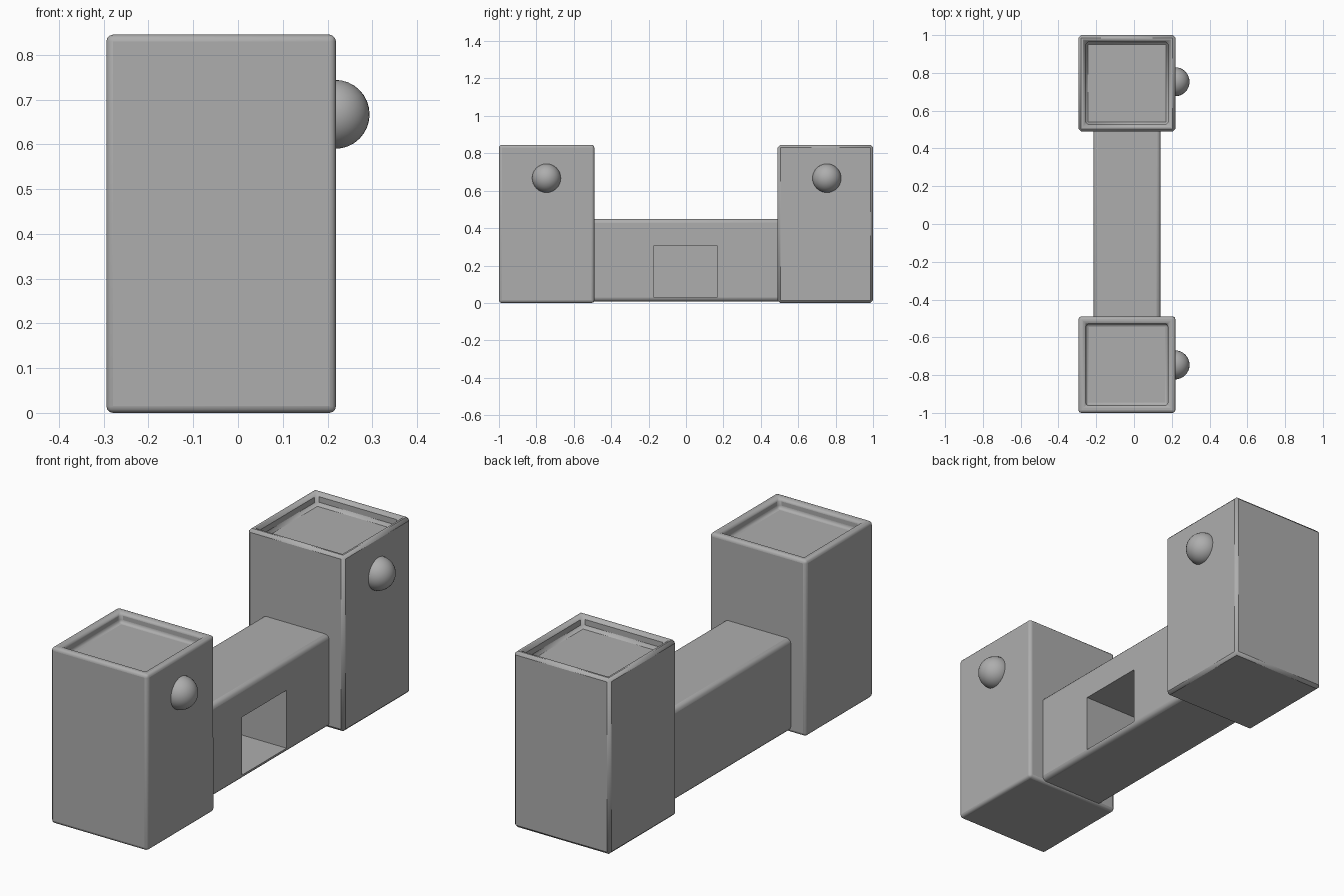
import bpy, bmesh, math
from mathutils import Vector

start = bpy.data.objects.get("Cube")
if start:
    bpy.data.objects.remove(start)

GREY = (0.42, 0.42, 0.42, 1)
grey = bpy.data.materials.new("plain_grey")
grey.use_nodes = True
grey.diffuse_color = GREY
grey.node_tree.nodes["Principled BSDF"].inputs["Base Color"].default_value = GREY


def make_object(name, bm):
    mesh = bpy.data.meshes.new(name)
    bm.to_mesh(mesh)
    bm.free()
    mesh.materials.append(grey)
    obj = bpy.data.objects.new(name, mesh)
    bpy.context.collection.objects.link(obj)
    return obj


def box(low, high):
    bm = bmesh.new()
    bmesh.ops.create_cube(bm, size=1)
    low, high = Vector(low), Vector(high)
    for v in bm.verts:
        v.co = (low + high) / 2 + v.co * (high - low)
    bm.normal_update()
    return bm


def smooth(obj, angle):
    bpy.ops.object.select_all(action='DESELECT')
    obj.select_set(True)
    bpy.context.view_layer.objects.active = obj
    bpy.ops.object.shade_smooth_by_angle(angle=math.radians(angle))


def bevel(obj, width, segments):
    mod = obj.modifiers.new("soft_edges", 'BEVEL')
    mod.width = width
    mod.segments = segments
    mod.limit_method = 'ANGLE'
    mod.angle_limit = math.radians(40)


# Towers with a sunken top: one rounded, one with plain chamfers
def tower(name, y0, y1, inset, depth, width, segments):
    bm = box((-0.294, y0, 0), (0.219, y1, 0.845))
    top = max(bm.faces, key=lambda f: f.normal.z)
    bmesh.ops.inset_individual(bm, faces=[top], thickness=inset)
    floor = bmesh.ops.extrude_discrete_faces(bm, faces=[top])["faces"][0]
    bmesh.ops.translate(bm, verts=floor.verts, vec=(0, 0, -depth))
    obj = make_object(name, bm)
    bevel(obj, width, segments)
    smooth(obj, 30)


tower("front_tower", -1, -0.49, 0.056, 0.05, 0.015, 3)
tower("back_tower", 0.49, 1, 0.052, 0.055, 0.014, 1)

# Connecting wall with a doorway recess
wall = make_object("wall", box((-0.214, -0.52, 0.008), (0.141, 0.52, 0.45)))
bevel(wall, 0.022, 3)
cutter = make_object("doorway_cutter", box((-0.16, -0.17, 0.03), (0.3, 0.167, 0.308)))
cutter.hide_render = True
cutter.hide_set(True)
cut = wall.modifiers.new("doorway", 'BOOLEAN')
cut.object = cutter
cut.solver = 'EXACT'
smooth(wall, 40)

# Round knobs on the left face of each tower
for name, y in (("front_knob", -0.746), ("back_knob", 0.753)):
    bm = bmesh.new()
    bmesh.ops.create_uvsphere(bm, u_segments=32, v_segments=16, radius=0.077)
    bmesh.ops.translate(bm, verts=bm.verts, vec=(0.217, y, 0.667))
    smooth(make_object(name, bm), 40)
